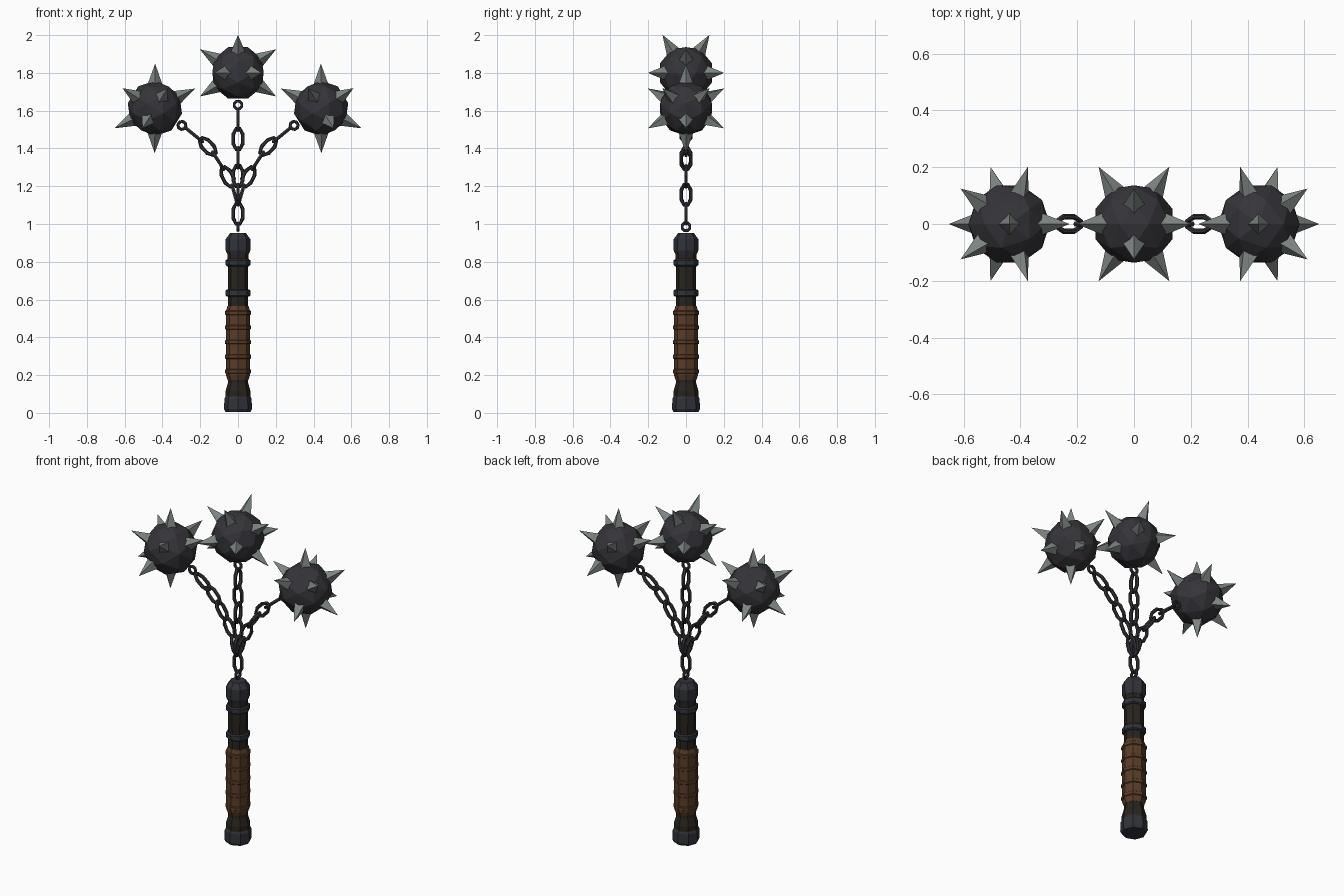
import bpy, bmesh
from math import sin, cos, pi, radians, sqrt, atan2
from mathutils import Vector, Matrix

if "Cube" in bpy.data.objects:
    bpy.data.objects.remove(bpy.data.objects["Cube"])


def material(name, rgb):
    m = bpy.data.materials.new(name)
    m.diffuse_color = (*rgb, 1)
    m.use_nodes = True
    m.node_tree.nodes["Principled BSDF"].inputs["Base Color"].default_value = m.diffuse_color
    return m


IRON = material("dark_iron", (0.035, 0.035, 0.042))
STEEL = material("spike_steel", (0.20, 0.23, 0.22))
WOOD = material("dark_wood", (0.022, 0.017, 0.013))
LEATHER = material("leather", (0.10, 0.045, 0.02))
BAND = material("band_iron", (0.03, 0.033, 0.042))


def finish(name, bm, mat, matrix=Matrix()):
    bmesh.ops.recalc_face_normals(bm, faces=bm.faces)
    mesh = bpy.data.meshes.new(name)
    bm.to_mesh(mesh)
    bm.free()
    mesh.materials.append(mat)
    ob = bpy.data.objects.new(name, mesh)
    ob.matrix_world = matrix
    bpy.context.collection.objects.link(ob)
    return ob


def lathe(name, profile, mat, n=8):
    """Closed octagonal turning from (radius, z) pairs."""
    bm = bmesh.new()
    rings = [[bm.verts.new((r * cos(2 * pi * i / n), r * sin(2 * pi * i / n), z))
              for i in range(n)] for r, z in profile]
    for a, b in zip(rings, rings[1:]):
        for i in range(n):
            j = (i + 1) % n
            bm.faces.new((a[i], a[j], b[j], b[i]))
    bm.faces.new(rings[0])
    bm.faces.new(rings[-1])
    return finish(name, bm, mat)


def link(name, x, z, tilt, edge_on, rx=0.028, rz=0.058, t=0.0105, n=8, k=6):
    """Oval chain link; long axis tilted from vertical in the xz plane."""
    bm = bmesh.new()
    rings = []
    for i in range(n):
        a = 2 * pi * (i + 0.5) / n
        ring = []
        for j in range(k):
            b = 2 * pi * j / k
            ring.append(bm.verts.new(((rx + t * cos(b)) * cos(a), t * sin(b),
                                      (rz + t * cos(b)) * sin(a))))
        rings.append(ring)
    for i in range(n):
        a, b = rings[i], rings[(i + 1) % n]
        for j in range(k):
            m = (j + 1) % k
            bm.faces.new((a[j], a[m], b[m], b[j]))
    mat = Matrix.Translation((x, 0, z)) @ Matrix.Rotation(tilt, 4, 'Y')
    if edge_on:
        mat = mat @ Matrix.Rotation(pi / 2, 4, 'Z')
    return finish(name, bm, IRON, mat)


PHI = (1 + sqrt(5)) / 2
S = (-1, 1)


def cyclic(a, b):
    """Sign and cyclic permutations of (0, a, b)."""
    out = []
    for s in S:
        for t in S:
            p = (0, s * a, t * b)
            out += [Vector(p[k:] + p[:k]).normalized() for k in range(3)]
    return out


def spiked_ball(name, x, z, tilt):
    mat = Matrix.Translation((x, 0, z)) @ Matrix.Rotation(tilt, 4, 'Y')
    spikes = cyclic(1, PHI)
    corners = cyclic(PHI, 1 / PHI) + [Vector((a, b, c)).normalized()
                                      for a in S for b in S for c in S]
    # faceted head
    bm = bmesh.new()
    for p in spikes + corners:
        bm.verts.new(p * 0.146)
    bmesh.ops.convex_hull(bm, input=bm.verts)
    finish(name, bm, IRON, mat)
    # pyramid spikes, leaving out the two beside the chain
    bm = bmesh.new()
    for d in spikes:
        if d.z < -0.7:
            continue
        m = Matrix.Translation(d * 0.174) @ d.to_track_quat('Z', 'Y').to_matrix().to_4x4()
        bmesh.ops.create_cone(bm, cap_ends=True, segments=4, radius1=0.045,
                              radius2=0, depth=0.126, matrix=m)
    bmesh.ops.remove_doubles(bm, verts=bm.verts, dist=1e-5)
    finish(name + "_spikes", bm, STEEL, mat)


# handle
lathe("handle_wood", [(0.066, 0.08), (0.066, 0.115), (0.053, 0.16), (0.053, 0.60),
                      (0.055, 0.88)], WOOD)
lathe("pommel", [(0.066, 0.005), (0.074, 0.02), (0.072, 0.075), (0.062, 0.095)], BAND)
lathe("handle_cap", [(0.057, 0.84), (0.065, 0.86), (0.065, 0.92), (0.042, 0.952)], BAND)
for i, z in enumerate((0.635, 0.795)):
    lathe(f"handle_band_{i}", [(0.058, z - 0.019), (0.065, z - 0.013),
                               (0.065, z + 0.013), (0.058, z + 0.019)], BAND)

# leather grip with raised wraps
lathe("leather_grip", [(0.055, 0.175), (0.064, 0.20), (0.064, 0.54), (0.056, 0.565)], LEATHER)
for i in range(5):
    z = 0.22 + i * 0.0775
    lathe(f"grip_wrap_{i}", [(0.062, z - 0.013), (0.069, z - 0.008),
                             (0.069, z + 0.008), (0.062, z + 0.013)], LEATHER)

# shared eye ring and first link
RING = dict(rx=0.0215, rz=0.0215, t=0.0085)
link("handle_ring", 0, 0.985, 0, True, **RING)
link("shared_link", 0, 1.055, 0, False)

# three chains, each ending in a ring and a spiked ball
middle = [(0, 1.155), (0, 1.255), (0, 1.35), (0, 1.45), (0, 1.55), (0, 1.63)]
side = [(0.017, 1.155), (0.055, 1.25), (0.105, 1.335), (0.16, 1.41), (0.23, 1.47), (0.297, 1.522)]
chains = {"middle": (middle, (0, 1.80), 0),
          "right": (side, (0.44, 1.612), radians(58)),
          "left": ([(-x, z) for x, z in side], (-0.44, 1.612), radians(-58))}
for label, (pts, ball, tilt) in chains.items():
    path = [(0, 1.055)] + pts
    for i in range(1, 6):
        (x0, z0), (x1, z1) = path[i - 1], path[i + 1]
        link(f"{label}_link_{i}", *path[i], atan2(x1 - x0, z1 - z0), i % 2 == 1)
    link(f"{label}_ring", *path[6], tilt, False, **RING)
    spiked_ball(f"{label}_ball", *ball, tilt)
